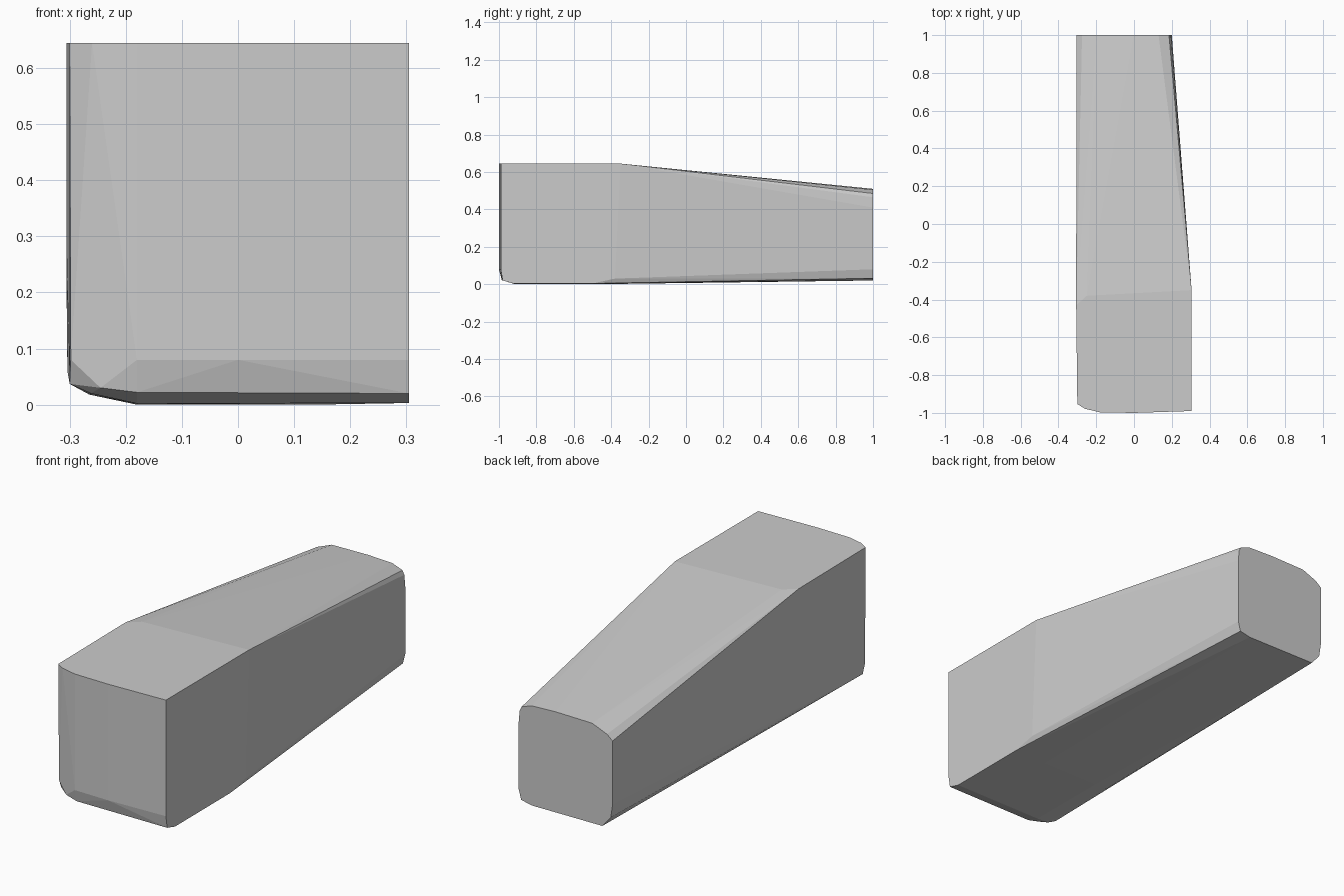
import bpy, bmesh

# Rounded outline of the tapered back end (x, z at y = 1)
back = [(0.13, 0.505), (0.185, 0.485), (0.195, 0.465), (0.2, 0.41), (0.2, 0.08),
        (0.187, 0.032), (0.13, 0.02), (-0.25, 0.022), (-0.295, 0.075),
        (-0.305, 0.14), (-0.305, 0.45), (-0.275, 0.475), (-0.195, 0.507), (0.0, 0.51)]
# Plan outline of the front end (x, y), used at the top and above the bottom bevel
front = [(0.305, -0.99), (0.0, -1.0), (-0.18, -0.997), (-0.26, -0.978), (-0.3, -0.953)]

points = [(x, 1.0, z) for x, z in back]
points += [(x, y, 0.645) for x, y in front]
points += [(x, y, 0.08) for x, y in front if x > -0.2]
points += [(-0.298, -0.95, 0.08), (-0.245, -0.97, 0.03)]

# Bevelled lower front edge and rounded lower left corner
points += [(0.305, -0.98, 0.02), (-0.18, -0.985, 0.022),
           (0.305, -0.92, 0.003), (-0.18, -0.92, 0.002),
           (-0.262, -0.94, 0.02), (-0.3, -0.93, 0.037)]

# Break line where the straight block starts to taper
points += [(0.305, -0.35, 0.645), (-0.25, -0.38, 0.645), (-0.306, -0.43, 0.645),
           (0.305, -0.38, 0.03), (0.305, -0.5, 0.004), (0.13, -0.5, 0.0),
           (-0.18, -0.5, 0.0), (-0.265, -0.5, 0.018), (-0.304, -0.5, 0.06),
           (-0.306, -0.43, 0.3)]

# Skin the sections into one convex block
bm = bmesh.new()
for p in points:
    bm.verts.new(p)
hull = bmesh.ops.convex_hull(bm, input=bm.verts)
unused = [v for v in bm.verts if not v.link_faces]
bmesh.ops.delete(bm, geom=unused, context='VERTS')
bmesh.ops.dissolve_limit(bm, angle_limit=0.005, verts=bm.verts, edges=bm.edges)
bmesh.ops.recalc_face_normals(bm, faces=bm.faces)

mesh = bpy.data.meshes.new("tapered_block")
bm.to_mesh(mesh)
bm.free()
block = bpy.data.objects.new("tapered_block", mesh)
bpy.context.collection.objects.link(block)
